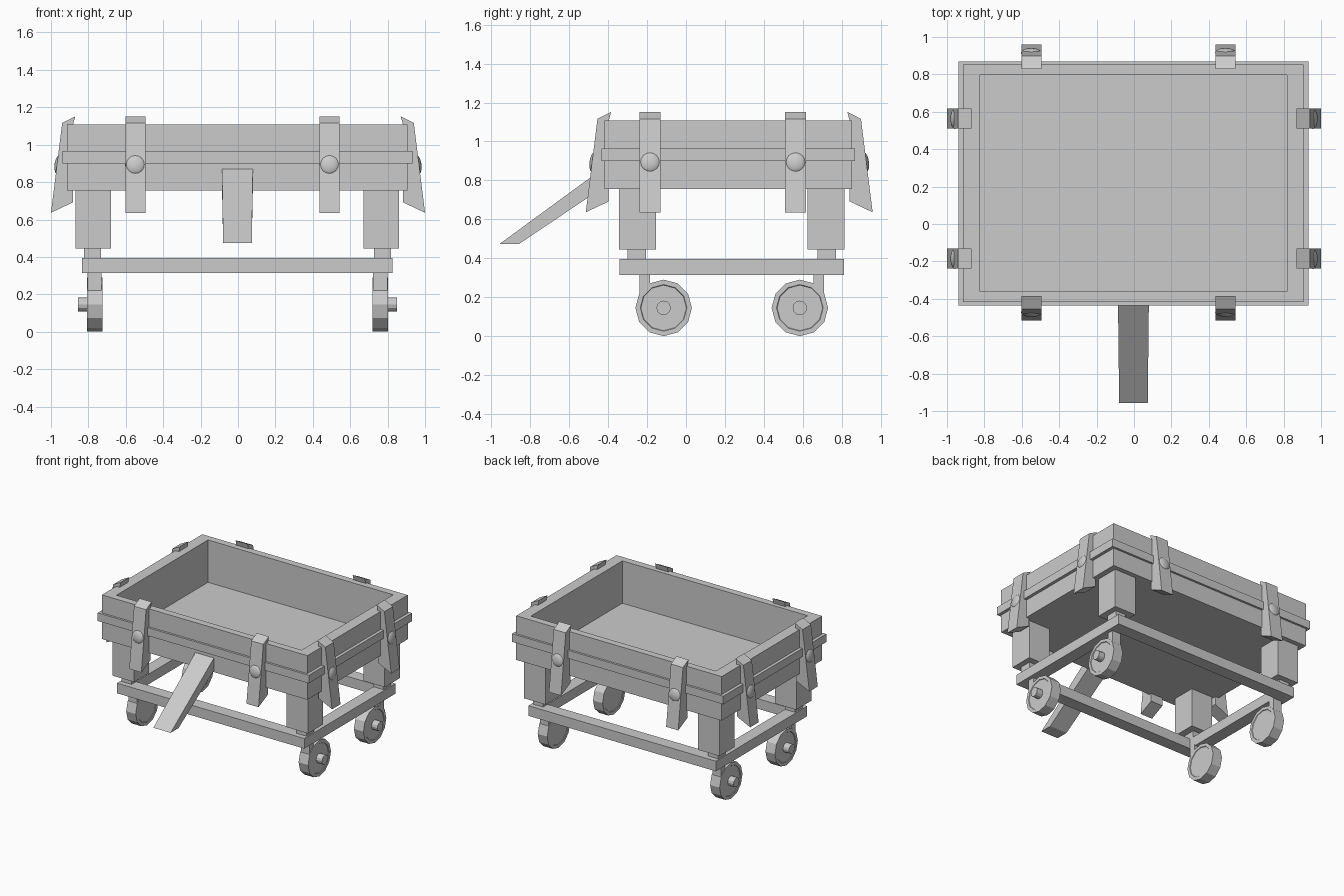
import bpy, bmesh, math
from mathutils import Matrix, Vector

if "Cube" in bpy.data.objects:
    bpy.data.objects.remove(bpy.data.objects["Cube"])

CX, CY = -0.003, 0.235     # centre of the undercarriage
BY = 0.217                 # centre of the tray in y


def finish(bm, name):
    bmesh.ops.recalc_face_normals(bm, faces=bm.faces)
    me = bpy.data.meshes.new(name)
    bm.to_mesh(me)
    bm.free()
    ob = bpy.data.objects.new(name, me)
    bpy.context.collection.objects.link(ob)
    return ob


def box(name, x0, x1, y0, y1, z0, z1):
    bm = bmesh.new()
    m = Matrix.Translation(((x0 + x1) / 2, (y0 + y1) / 2, (z0 + z1) / 2)) @ \
        Matrix.Diagonal((abs(x1 - x0), abs(y1 - y0), z1 - z0, 1))
    bmesh.ops.create_cube(bm, size=1, matrix=m)
    return finish(bm, name)


def tray(name, hx, hy, z0, z1, wall_x, wall_y, floor):
    # Open box: inset the top face and push it down to the floor
    bm = bmesh.new()
    m = Matrix.Translation((CX, BY, (z0 + z1) / 2)) @ \
        Matrix.Diagonal((2 * hx, 2 * hy, z1 - z0, 1))
    bmesh.ops.create_cube(bm, size=1, matrix=m)
    top = max(bm.faces, key=lambda f: f.calc_center_median().z)
    bmesh.ops.inset_region(bm, faces=[top], thickness=0.05)
    for v in top.verts:
        v.co.x = CX + math.copysign(hx - wall_x, v.co.x - CX)
        v.co.y = BY + math.copysign(hy - wall_y, v.co.y - BY)
    inner = bmesh.ops.extrude_discrete_faces(bm, faces=[top])['faces'][0]
    for v in inner.verts:
        v.co.z = floor
    return finish(bm, name)


def ring(name, cx, cy, hx, hy, w, z0, z1):
    # Rectangular frame of constant width
    bm = bmesh.new()
    loops = []
    for a, b in ((hx, hy), (hx - w, hy - w)):
        for z in (z0, z1):
            loops.append([bm.verts.new((cx + sx * a, cy + sy * b, z))
                          for sx, sy in ((-1, -1), (1, -1), (1, 1), (-1, 1))])
    o0, o1, i0, i1 = loops
    for a, b in ((o0, o1), (o1, i1), (i1, i0), (i0, o0)):
        for k in range(4):
            j = (k + 1) % 4
            bm.faces.new((a[k], a[j], b[j], b[k]))
    return finish(bm, name)


def prism(name, pts, widths, matrix):
    # Profile of (outward, up) points given thickness along the local y axis
    bm = bmesh.new()
    a = [bm.verts.new(matrix @ Vector((p[0], -w / 2, p[1]))) for p, w in zip(pts, widths)]
    b = [bm.verts.new(matrix @ Vector((p[0], w / 2, p[1]))) for p, w in zip(pts, widths)]
    bm.faces.new(a)
    bm.faces.new(b[::-1])
    n = len(pts)
    for k in range(n):
        bm.faces.new((a[k], b[k], b[(k + 1) % n], a[(k + 1) % n]))
    return finish(bm, name)


def lathe(name, profile, n, matrix):
    # Closed turned shape; profile is (radius, height), axis local z
    bm = bmesh.new()
    rings = [[bm.verts.new(matrix @ Vector((r * math.cos(2 * math.pi * k / n),
                                            r * math.sin(2 * math.pi * k / n), z)))
              for k in range(n)] for r, z in profile]
    for a, b in zip(rings, rings[1:]):
        for k in range(n):
            bm.faces.new((a[k], a[(k + 1) % n], b[(k + 1) % n], b[k]))
    bm.faces.new(rings[0][::-1])
    bm.faces.new(rings[-1])
    return finish(bm, name)


# Tray and the band around it
tray("tray", 0.91, 0.635, 0.756, 1.109, 0.09, 0.056, 0.77)
ring("tray_band", CX, BY, 0.935, 0.652, 0.05, 0.9, 0.965)

# Lower frame
ring("lower_frame", CX, CY, 0.83, 0.577, 0.10, 0.314, 0.395)

# Legs, wheel brackets and wheels at the four corners
for sx, side in ((-1, "left"), (1, "right")):
    for sy, end in ((-1, "front"), (1, "back")):
        tag = f"{end}_{side}"

        def corner(name, x0, x1, y0, y1, z0, z1):
            box(f"{name}_{tag}", *sorted((CX + sx * x0, CX + sx * x1)),
                *sorted((CY + sy * y0, CY + sy * y1)), z0, z1)

        corner("leg", 0.675, 0.865, 0.39, 0.58, 0.446, 0.765)
        corner("leg_peg", 0.73, 0.82, 0.44, 0.535, 0.39, 0.455)
        corner("wheel_bracket", 0.726, 0.801, 0.42, 0.473, 0.215, 0.32)
        m = Matrix.Translation((CX + sx * 0.7635, CY + sy * 0.35, 0.145)) @ \
            Matrix.Rotation(sx * math.pi / 2, 4, 'Y')
        lathe(f"wheel_{tag}", [(0.117, -0.038), (0.12, -0.042), (0.145, -0.042),
                               (0.145, 0.042), (0.12, 0.042), (0.117, 0.038)], 12, m)
        lathe(f"hub_{tag}", [(0.037, 0.02), (0.037, 0.09)], 12, m)

# Slanted cleats with round studs: outward distance measured from the centre
profile = [(0.87, 1.152), (0.94, 1.116), (1.0, 0.636), (0.882, 0.692), (0.882, 1.106)]
tilt = math.atan2(0.06, 0.48)


def cleat(name, x, y, ang, shift):
    m = Matrix.Translation((x, y, 0)) @ Matrix.Rotation(ang, 4, 'Z') @ \
        Matrix.Translation((shift, 0, 0))
    prism(name, profile, [0.107] * 5, m)
    bm = bmesh.new()
    bmesh.ops.create_uvsphere(bm, u_segments=16, v_segments=10, radius=1,
                              matrix=m @ Matrix.Translation((0.957, 0, 0.893)) @
                              Matrix.Rotation(math.pi / 2 - tilt, 4, 'Y') @
                              Matrix.Diagonal((0.055, 0.055, 0.024, 1)))
    for f in bm.faces:
        f.smooth = True
    finish(bm, name + "_stud")


for i, x in enumerate((-0.549, 0.489)):
    cleat(f"front_cleat_{i}", x, 0.222, -math.pi / 2, -0.263)
    cleat(f"back_cleat_{i}", x, 0.222, math.pi / 2, -0.263)
for i, y in enumerate((-0.185, 0.563)):
    cleat(f"left_cleat_{i}", 0, y, math.pi, 0)
    cleat(f"right_cleat_{i}", 0, y, 0, 0)

# Pull handle sloping down at the front
prism("pull_handle", [(0.415, 0.871), (0.957, 0.474), (0.857, 0.474), (0.415, 0.771)],
      [0.165, 0.153, 0.153, 0.165],
      Matrix.Translation((CX, 0, 0)) @ Matrix.Rotation(-math.pi / 2, 4, 'Z'))
